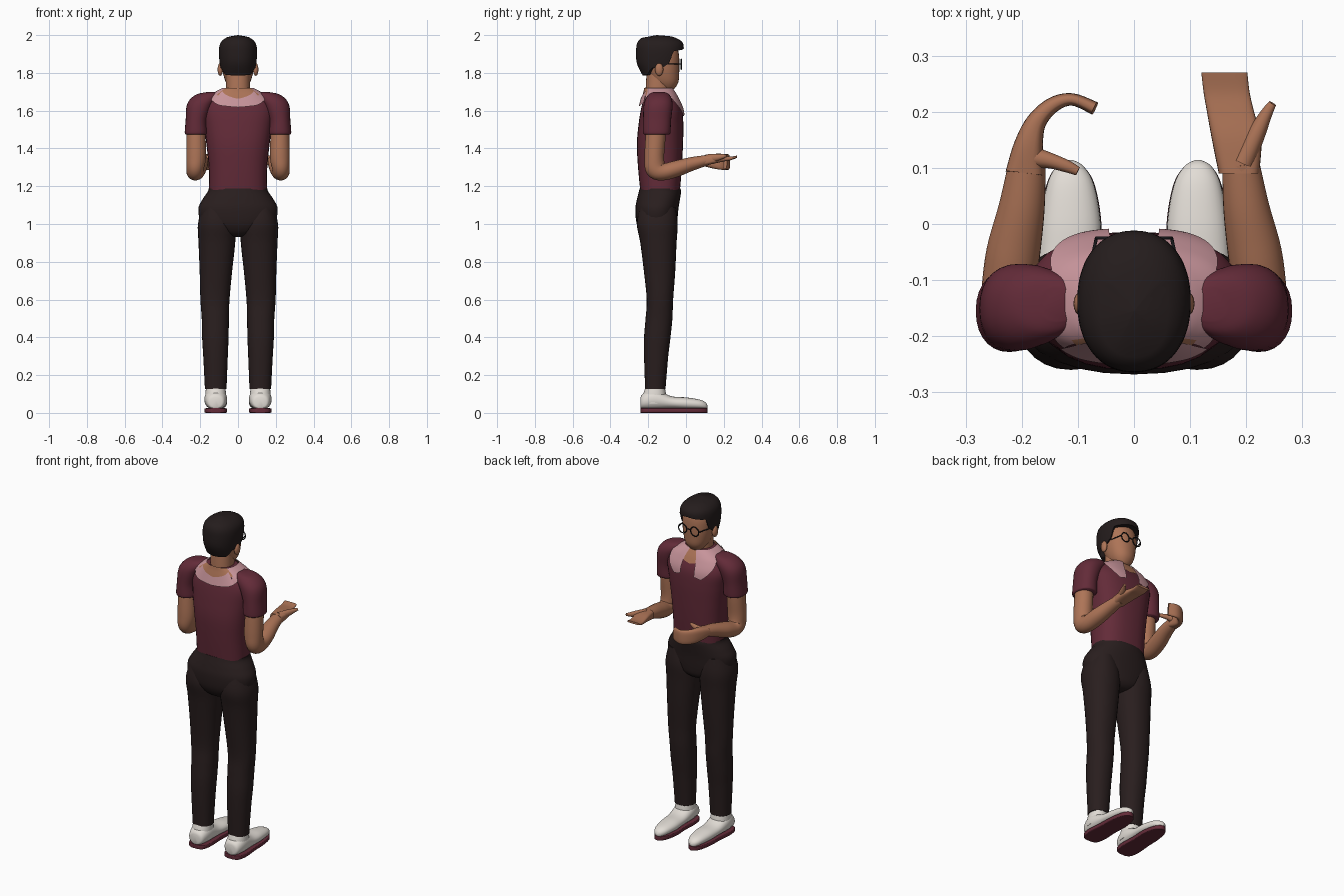
import bpy, bmesh, math
from mathutils import Vector

X, Y, Z = Vector((1, 0, 0)), Vector((0, 1, 0)), Vector((0, 0, 1))


def material(name, rgb):
    m = bpy.data.materials.new(name)
    m.diffuse_color = (*rgb, 1)
    return m


SKIN = material("brown skin", (0.42, 0.175, 0.095))
MAROON = material("maroon cloth", (0.125, 0.024, 0.04))
PINK = material("pink collar", (0.58, 0.30, 0.33))
DARK = material("dark trousers", (0.022, 0.013, 0.013))
HAIR = material("black hair", (0.018, 0.012, 0.012))
WHITE = material("white shoe", (0.76, 0.72, 0.67))
FRAME = material("black frame", (0.01, 0.01, 0.012))


def finish(name, bm, mat, angle=50):
    bmesh.ops.recalc_face_normals(bm, faces=bm.faces)
    me = bpy.data.meshes.new(name)
    bm.to_mesh(me)
    bm.free()
    me.materials.append(mat)
    ob = bpy.data.objects.new(name, me)
    bpy.context.collection.objects.link(ob)
    bpy.ops.object.select_all(action='DESELECT')
    ob.select_set(True)
    bpy.context.view_layer.objects.active = ob
    bpy.ops.object.shade_smooth_by_angle(angle=math.radians(angle))
    return ob


def dense(st, k=5):
    """Catmull-Rom through the stations (x, y, z, half width, half depth)."""
    out = []
    p = [st[0]] + list(st) + [st[-1]]
    for i in range(1, len(p) - 2):
        for j in range(k):
            t = j / k
            out.append([0.5 * (2 * b + (c - a) * t + (2 * a - 5 * b + 4 * c - d) * t * t
                               + (3 * b - a - 3 * c + d) * t ** 3)
                        for a, b, c, d in zip(*p[i - 1:i + 3])])
    return out + [list(st[-1])]


def sgn_pow(v, e):
    return math.copysign(abs(v) ** (2 / e), v)


def grid_faces(bm, rows, closed):
    n = len(rows[0])
    for r0, r1 in zip(rows, rows[1:]):
        for i in range(n if closed else n - 1):
            j = (i + 1) % n
            bm.faces.new((r0[i], r0[j], r1[j], r1[i]))


def loft(name, st, mat, frame=(X, Y), hint=None, e=2.2, n=28):
    """Skin superellipse rings; fixed frame, or following the path if hint is set."""
    bm, rows = bmesh.new(), []
    d = dense(st)
    for i, (x, y, z, a, b) in enumerate(d):
        u, v = frame
        if hint:
            t = (Vector(d[min(i + 1, len(d) - 1)][:3]) - Vector(d[max(i - 1, 0)][:3])).normalized()
            v = t.cross(hint).normalized()
            u = v.cross(t)
        ang = [2 * math.pi * k / n for k in range(n)]
        rows.append([bm.verts.new(Vector((x, y, z)) + u * (a * sgn_pow(math.cos(w), e))
                                  + v * (b * sgn_pow(math.sin(w), e))) for w in ang])
    grid_faces(bm, rows, True)
    bm.faces.new(rows[0])
    bm.faces.new(rows[-1])
    return finish(name, bm, mat)


def lookup(table, q, key=0):
    for p0, p1 in zip(table, table[1:]):
        if q <= p1[key]:
            t = max(0, (q - p0[key]) / (p1[key] - p0[key]))
            return [a + (b - a) * t for a, b in zip(p0, p1)]
    return table[-1]


def patch(name, body, deg0, deg1, zlow, ztop, off, mat, e=2.5, rim=0, n=60, rows_n=14):
    """Sheet over a vertical loft; angle 0 is -y, lower edge follows the zlow table."""
    d = dense(body, 8)
    bm, rows = bmesh.new(), []
    for r in range(-1 if rim else 0, rows_n + 1):
        row = []
        for k in range(n + 1):
            deg = deg0 + (deg1 - deg0) * k / n
            w = math.radians(deg)
            z0 = lookup(zlow, 180 - abs(abs(deg) - 180))[1]
            z = z0 + (ztop - z0) * max(r, 0) / rows_n
            x, y, _, a, b = lookup(d, z, 2)
            s = rim if r < 0 else 1
            row.append(bm.verts.new((x + (a + off) * s * sgn_pow(math.sin(w), e),
                                     y - (b + off) * s * sgn_pow(math.cos(w), e), z + off * 0.5)))
        rows.append(row)
    grid_faces(bm, rows, False)
    bmesh.ops.remove_doubles(bm, verts=bm.verts, dist=0.0002)
    return finish(name, bm, mat)


# Torso, neckline skin and collar
torso = [(0, -.137, 1.165, .152, .104), (0, -.138, 1.30, .155, .116), (0, -.138, 1.42, .167, .122),
         (0, -.133, 1.52, .18, .119), (0, -.13, 1.60, .188, .11), (0, -.135, 1.66, .16, .09),
         (0, -.14, 1.695, .112, .075), (0, -.145, 1.715, .075, .066)]
loft("shirt_body", torso, MAROON, e=2.5)
patch("neckline_front", torso, 150, 210, [(0, 1.68), (150, 1.69), (165, 1.655), (180, 1.64)], 1.715, .004, SKIN)
patch("neckline_back", torso, -45, 45, [(0, 1.645), (45, 1.68)], 1.715, .010, SKIN)
collar_low = [(0, 1.612), (25, 1.622), (60, 1.665), (90, 1.683), (120, 1.665), (145, 1.60), (158, 1.565), (172, 1.575)]
for s, side in ((1, "right"), (-1, "left")):
    patch("collar_" + side, torso, s * 38, s * 171, collar_low, 1.715, .009, PINK)
    # Lower band of the collar behind the neck, ending in the V neckline
    d = bmesh.new()
    rows = [[], []]
    prof = dense(torso, 8)
    for k in range(13):
        w = math.radians(k * 40 / 12)
        for row, z in zip(rows, (lookup(collar_low, k * 40 / 12)[1], 1.657 + .043 * k / 12)):
            for q in range(1):
                _, y, _, a, b = lookup(prof, z, 2)
                row.append(d.verts.new((s * (a + .014) * sgn_pow(math.sin(w), 2.5),
                                        y - (b + .014) * sgn_pow(math.cos(w), 2.5), z + .006)))
    grid_faces(d, rows, False)
    finish("collar_back_" + side, d, PINK)

# Neck and head
loft("neck", [(0, -.15, 1.62, .066, .06), (0, -.15, 1.70, .064, .064), (0, -.145, 1.82, .062, .062)], SKIN)
loft("head", [(0, -.105, 1.704, .018, .02), (0, -.105, 1.715, .04, .042), (0, -.11, 1.75, .064, .069),
              (0, -.12, 1.80, .08, .084), (0, -.125, 1.85, .087, .09), (0, -.13, 1.90, .088, .092),
              (0, -.13, 1.95, .075, .08)], SKIN)

# Hair cap with a stepped hairline and overhanging fringe
hair = [(0, -.15, 1.78, .084, .076), (0, -.14, 1.85, .097, .12), (0, -.138, 1.92, .101, .126),
        (0, -.138, 1.96, .092, .12), (0, -.145, 1.985, .066, .092), (0, -.15, 1.996, .036, .055),
        (0, -.155, 2.0, .0005, .0005)]
hairline = [(0, 1.785), (50, 1.79), (72, 1.825), (100, 1.83), (112, 1.85), (122, 1.915), (180, 1.928)]
patch("hair", hair, -180, 180, hairline, 2.0, 0, HAIR, e=2.2, rim=.72, n=90)


def rod(name, a, b, r, mat):
    a, b = Vector(a), Vector(b)
    bm = bmesh.new()
    bmesh.ops.create_cone(bm, cap_ends=True, segments=8, radius1=r, radius2=r, depth=(b - a).length)
    rot = Z.rotation_difference(b - a).to_matrix().to_4x4()
    rot.translation = (a + b) / 2
    bm.transform(rot)
    return finish(name, bm, mat)


# Glasses
rod("glasses_bridge", (-.014, -.024, 1.85), (.014, -.024, 1.85), .003, FRAME)
for s, side in ((1, "right"), (-1, "left")):
    bpy.ops.mesh.primitive_torus_add(location=(s * .04, -.025, 1.845), rotation=(math.pi / 2, 0, 0),
                                     major_radius=.027, minor_radius=.003, major_segments=28, minor_segments=8)
    rim = bpy.context.object
    rim.name = "glasses_rim_" + side
    rim.data.materials.append(FRAME)
    bpy.ops.object.shade_smooth()
    rod("glasses_temple_" + side, (s * .067, -.025, 1.848), (s * .092, -.14, 1.845), .003, FRAME)

    # Ears
    bm = bmesh.new()
    bmesh.ops.create_uvsphere(bm, u_segments=16, v_segments=10, radius=1)
    bmesh.ops.scale(bm, vec=(.014, .022, .034), verts=bm.verts)
    bmesh.ops.translate(bm, vec=(s * .094, -.142, 1.818), verts=bm.verts)
    finish("ear_" + side, bm, SKIN)

    # Sleeves
    loft("sleeve_" + side, [(s * .222, -.155, 1.475, .056, .068), (s * .222, -.155, 1.487, .06, .073),
                            (s * .22, -.153, 1.55, .057, .074), (s * .205, -.148, 1.62, .068, .077),
                            (s * .182, -.145, 1.66, .072, .07), (s * .155, -.143, 1.688, .06, .052),
                            (s * .135, -.143, 1.698, .03, .03)], MAROON)

    # Bent arms
    loft("arm_" + side, [(s * .222, -.155, 1.55, .048, .05), (s * .222, -.162, 1.45, .051, .053),
                         (s * .222, -.168, 1.35, .052, .052), (s * .227, -.16, 1.293, .046, .054),
                         (s * .225, -.12, 1.276, .047, .045), (s * .215, -.05, 1.293, .048, .043),
                         (s * .2, .03, 1.318, .041, .036), (s * .19, .11, 1.337, .033, .028)],
         SKIN, hint=X, e=2)

    # Trouser legs
    loft("trouser_leg_" + side, [(s * .118, -.15, 1.09, .07, .095), (s * .112, -.152, 1.0, .1, .108),
                                 (s * .112, -.146, .9, .097, .096), (s * .117, -.14, .75, .086, .083),
                                 (s * .122, -.138, .6, .077, .07), (s * .12, -.143, .5, .072, .071),
                                 (s * .12, -.152, .4, .07, .07), (s * .119, -.158, .3, .065, .064),
                                 (s * .118, -.162, .145, .058, .055), (s * .118, -.162, .128, .058, .055)], DARK)

    # Shoes and soles
    loft("shoe_" + side, [(s * .118, -.242, .05, .02, .022), (s * .118, -.23, .06, .046, .04),
                          (s * .118, -.17, .072, .06, .056), (s * .116, -.08, .055, .056, .034),
                          (s * .113, 0, .05, .054, .032), (s * .113, .07, .045, .042, .026),
                          (s * .114, .103, .038, .024, .018), (s * .114, .114, .034, .005, .006)],
         WHITE, frame=(X, Z))
    loft("shoe_ankle_" + side, [(s * .118, -.168, .05, .058, .066), (s * .118, -.166, .1, .055, .06),
                                (s * .118, -.163, .14, .05, .05)], WHITE)
    loft("sole_" + side, [(s * .118, -.241, .0125, .026, .0125), (s * .118, -.225, .0125, .05, .0125),
                          (s * .118, -.17, .0125, .06, .0125), (s * .116, -.08, .0125, .055, .0125),
                          (s * .113, 0, .0125, .055, .0125), (s * .113, .07, .0125, .043, .0125),
                          (s * .114, .103, .0125, .024, .0125), (s * .114, .113, .0125, .006, .0125)],
         MAROON, frame=(X, Z), e=9)

# Trouser seat and waist
loft("trouser_seat", [(0, -.137, 1.188, .156, .108), (0, -.138, 1.17, .161, .112), (0, -.146, 1.13, .188, .114),
                      (0, -.154, 1.08, .21, .114), (0, -.155, 1.01, .195, .108), (0, -.15, .965, .14, .094),
                      (0, -.148, .94, .07, .07), (0, -.148, .932, .02, .04)], DARK)

# Open right hand, palm up
loft("hand_right", [(.187, .09, 1.335, .036, .028), (.183, .15, 1.342, .044, .022), (.172, .2, 1.345, .042, .014),
                    (.165, .235, 1.347, .041, .01), (.161, .27, 1.356, .041, .006)], SKIN, frame=(X, Z), e=3.5)
loft("thumb_right", [(.195, .11, 1.345, .024, .02), (.218, .16, 1.352, .019, .016), (.235, .195, 1.358, .012, .011),
                     (.247, .215, 1.362, .007, .007)], SKIN, hint=Z)
# Curled left hand, palm inward
loft("hand_left", [(-.195, .09, 1.335, .028, .034), (-.188, .14, 1.333, .038, .026), (-.174, .182, 1.33, .042, .018),
                   (-.145, .212, 1.328, .042, .014), (-.11, .222, 1.328, .041, .011),
                   (-.07, .206, 1.33, .038, .012)], SKIN, hint=Z, e=3)
loft("thumb_left", [(-.185, .12, 1.345, .022, .02), (-.15, .113, 1.35, .016, .014),
                    (-.12, .103, 1.352, .012, .011), (-.1, .094, 1.353, .008, .008)], SKIN, hint=Z)
